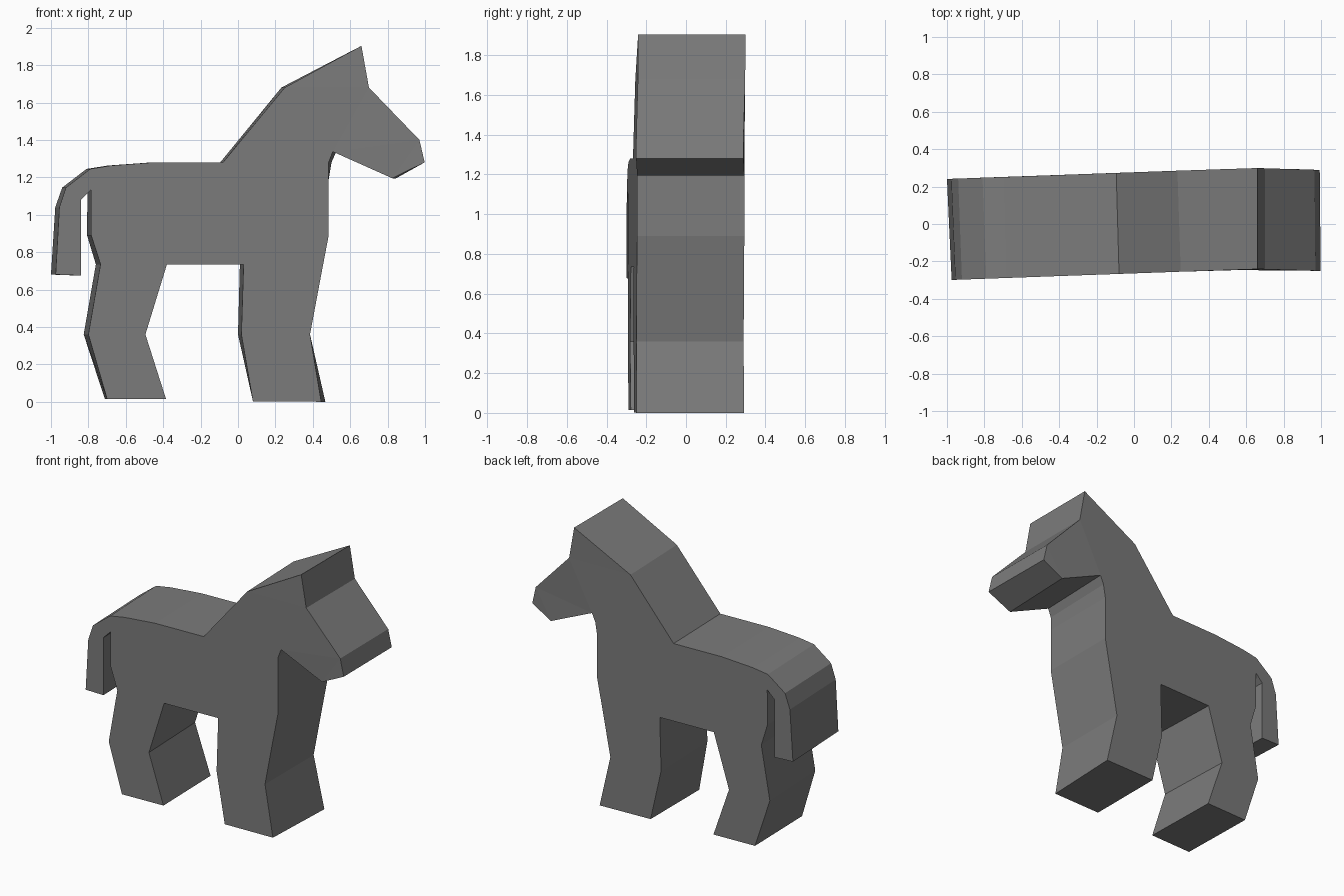
import bpy, bmesh
from mathutils import Vector
from mathutils.geometry import delaunay_2d_cdt

if "Cube" in bpy.data.objects:
    bpy.data.objects.remove(bpy.data.objects["Cube"])

# Side profile of the toy horse: (x, z, sideways shift of the far edge)
profile = [
    (-0.975, 0.68, -.025), (-0.84, 0.675, -.02), (-0.84, 1.08, -.02), (-0.785, 1.135, -.02),  # tail
    (-0.785, 0.89, -.022), (-0.735, 0.735, -.025), (-0.80, 0.36, -.025),                     # hind leg
    (-0.70, 0.015, -.012), (-0.385, 0.015, -.012), (-0.495, 0.36, -.02), (-0.38, 0.735, -.02),
    (0.03, 0.735, -.02), (0.018, 0.36, -.018), (0.08, 0.002, 0),                             # front leg
    (0.445, 0, .022), (0.385, 0.36, 0), (0.445, 0.68, 0), (0.485, 0.89, 0),
    (0.485, 1.19, 0), (0.485, 1.28, .015), (0.507, 1.337, .018),                             # chest, throat
    (0.825, 1.195, .02), (0.998, 1.28, -.005), (0.97, 1.4, -.005),                           # muzzle
    (0.70, 1.68, 0), (0.66, 1.903, 0), (0.25, 1.68, -.018),                                  # ears, mane
    (-0.08, 1.28, -.015), (-0.45, 1.28, -.01), (-0.68, 1.263, -.015), (-0.79, 1.245, -.02),  # back
    (-0.92, 1.145, -.02), (-0.955, 1.04, -.022),                                             # rump
]
half = 0.27


def middle(x):
    # the slab runs slightly askew, straightening at the muzzle
    return 0.006 + 0.036 * min(x, 0.65) - 0.03 * max(x - 0.65, 0)


# Sweep the profile between the near and far faces
bm = bmesh.new()
near = [bm.verts.new((x, middle(x) - half, z)) for x, z, d in profile]
far = [bm.verts.new((x + d, middle(x) + half, z)) for x, z, d in profile]
n = len(profile)
for i in range(n):
    j = (i + 1) % n
    bm.faces.new((near[j], near[i], far[i], far[j]))

# Fill both sides with well-shaped triangles
points = [Vector((x, z)) for x, z, d in profile]
cdt = delaunay_2d_cdt(points, [], [list(range(n))], 1, 1e-5)
for tri in cdt[2]:
    ids = [cdt[3][k][0] for k in tri]
    bm.faces.new([near[k] for k in ids])
    bm.faces.new([far[k] for k in reversed(ids)])
bmesh.ops.recalc_face_normals(bm, faces=bm.faces)

mesh = bpy.data.meshes.new("horse_body")
bm.to_mesh(mesh)
bm.free()
horse = bpy.data.objects.new("horse_body", mesh)
bpy.context.collection.objects.link(horse)

# Dark grey paint
paint = bpy.data.materials.new("dark_grey")
paint.diffuse_color = (0.2, 0.2, 0.2, 1)
paint.use_nodes = True
paint.node_tree.nodes["Principled BSDF"].inputs["Base Color"].default_value = paint.diffuse_color
mesh.materials.append(paint)
